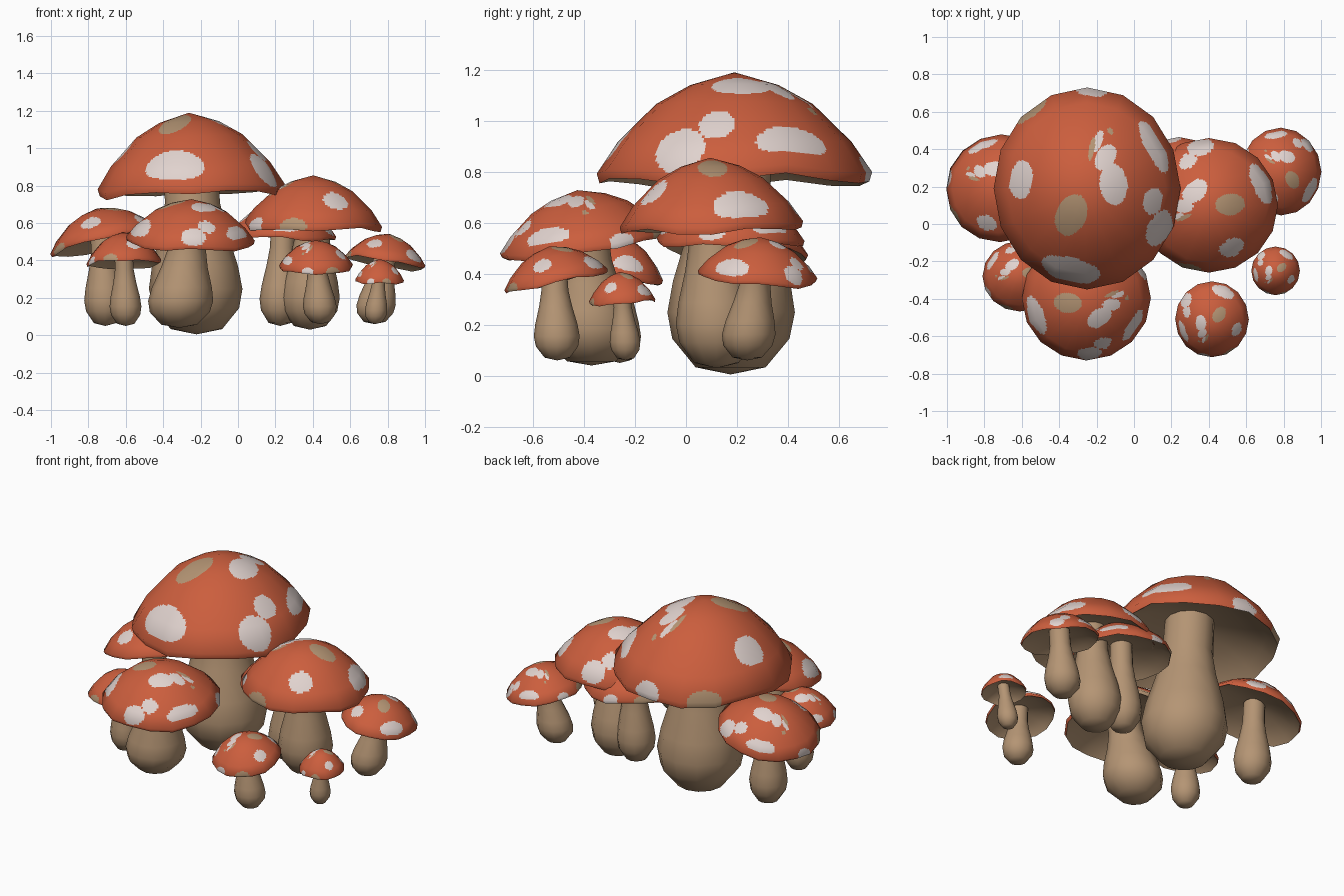
import bpy, math
from math import sin, cos, pi, radians
from mathutils import Vector, Matrix

if "Cube" in bpy.data.objects:
    bpy.data.objects.remove(bpy.data.objects["Cube"])


def material(name, rgb):
    m = bpy.data.materials.new(name)
    m.diffuse_color = (*rgb, 1)
    m.use_nodes = True
    m.node_tree.nodes["Principled BSDF"].inputs["Base Color"].default_value = m.diffuse_color
    return m


RED = material("cap red", (0.60, 0.112, 0.047))
WHITE = material("spot white", (0.75, 0.65, 0.62))
TAN = material("stem tan", (0.46, 0.30, 0.175))

SIDES = 16
# cap profile: radius, height, distance from the tip along the surface
CAP = [(0, 1, 0), (.32, .88, .256), (.57, .70, .467), (.85, .34, .77), (1, .05, .96), (.98, -.04, 1)]
# underside profile: radius, height
GILLS = [(.98, -.04), (.85, .1), (.6, .24), (.3, .36)]
# stem profile: radius, height
STEM = [(.55, .03), (.92, .15), (1, .26), (.92, .39), (.72, .58), (.59, .75), (.57, 1)]
# cap spots: angle, distance from tip, half width, half length, material index
SPOTS = [
    (240, .25, .13, .18, 2), (8, .25, .17, .12, 1), (55, .31, .08, .12, 1), (74, .41, .035, .10, 1),
    (80, .33, .025, .10, 2), (65, .53, .03, .03, 2), (258, .76, .30, .14, 1),
    (173, .62, .17, .14, 1), (30, .77, .27, .10, 1), (350, .65, .12, .11, 1), (333, .82, .18, .14, 1),
    (87, .95, .16, .09, 1), (128, .95, .20, .08, 2),
]


def add_object(name, verts, faces, mats):
    me = bpy.data.meshes.new(name)
    me.from_pydata(verts, [], faces)
    for m in mats:
        me.materials.append(m)
    me.polygons.foreach_set("use_smooth", [True] * len(me.polygons))
    ob = bpy.data.objects.new(name, me)
    bpy.context.collection.objects.link(ob)
    return ob


def ring_faces(rings, n, first):
    """Quads between consecutive rings of n vertices."""
    out = []
    for j in range(rings - 1):
        for i in range(n):
            a, b = first + j * n + i, first + j * n + (i + 1) % n
            out.append((a, a + n, b + n, b))
    return out


def rim_wave(t, rot):
    return .035 * sin(5 * t + rot) + .025 * sin(3 * t + 2 * rot)


def spot_index(t, s):
    x, y = s * cos(t), s * sin(t)
    found = 0
    for ang, d, wide, long, mat in SPOTS:
        a = radians(ang)
        along = x * cos(a) + y * sin(a) - d
        across = -x * sin(a) + y * cos(a)
        if (along / long) ** 2 + (across / wide) ** 2 < 1:
            found = mat
    return found


def make_cap(name, place, rx, ry, h, rot):
    """Angular dome, finely cut so that the spots get clean borders."""
    k = 16 if rx > .45 else 10
    n, r = SIDES * k, (rx + ry) / 2
    # averaged profile normals give the smooth shading of the coarse dome
    seg = [Vector(((a[1] - b[1]) * h, (b[0] - a[0]) * r)).normalized() for a, b in zip(CAP, CAP[1:])]
    nor = [Vector((0, 1))] + [(a + b).normalized() for a, b in zip(seg, seg[1:])] + [seg[-1]]
    verts, normals, dist = [(0, 0, h)], [(0, 0, 1)], [0]
    for j in range(len(CAP) - 1):
        cuts = k if CAP[j][0] < .95 else 2
        for q in range(1, cuts + 1):
            f = q / cuts
            rad, z, s = (a + (b - a) * f for a, b in zip(CAP[j], CAP[j + 1]))
            nn = nor[j].lerp(nor[j + 1], f)
            dist.append(s)
            for i in range(n):
                t = 2 * pi * i / n
                c0 = 2 * pi * (i // k) / SIDES
                c1 = c0 + 2 * pi / SIDES
                g = (i % k) / k
                cx, cy = cos(c0) * (1 - g) + cos(c1) * g, sin(c0) * (1 - g) + sin(c1) * g
                w = rim_wave(c0, rot) * (1 - g) + rim_wave(c1, rot) * g
                verts.append((rad * rx * cx, rad * ry * cy, h * (z + w * s ** 4)))
                normals.append(Vector((nn.x * cos(t), nn.x * sin(t), nn.y)).normalized())
    faces = [(0, 1 + i, 1 + (i + 1) % n) for i in range(n)] + ring_faces(len(dist) - 1, n, 1)
    ob = add_object(name, verts, faces, (RED, WHITE, TAN))
    for p in ob.data.polygons:
        j, i = divmod(p.index, n)
        t = 2 * pi * (i + .5) / n - radians(rot)
        p.material_index = spot_index(t, (dist[j] + dist[j + 1]) / 2)
    ob.data.normals_split_custom_set_from_vertices(normals)
    ob.matrix_world = place


def make_gills(name, place, rx, ry, h, rot):
    """Hollow underside sharing the wavy rim."""
    verts = []
    for j, (rad, z) in enumerate(GILLS):
        for i in range(SIDES):
            t = 2 * pi * i / SIDES
            w = rim_wave(t, rot) * (1 - j / 3)
            verts.append((rad * rx * cos(t), rad * ry * sin(t), h * (z + w)))
    verts.append((0, 0, .4 * h))
    last = (len(GILLS) - 1) * SIDES
    faces = ring_faces(len(GILLS), SIDES, 0)
    faces += [(len(verts) - 1, last + (i + 1) % SIDES, last + i) for i in range(SIDES)]
    ob = add_object(name, verts, faces, (TAN,))
    for p in ob.data.polygons:  # underside faces look down
        if p.normal.z > 0:
            p.flip()
    ob.matrix_world = place


def make_stem(name, base, radius, top):
    """Bulbous stem leaning from its base to the cap centre."""
    n = 12
    base, top = Vector(base), Vector(top)
    verts = [tuple(base)]
    for rad, f in STEM:
        c = base.lerp(top, f ** 1.5)
        z = base.z + (top.z - base.z) * f
        for i in range(n):
            t = 2 * pi * i / n
            verts.append((c.x + radius * rad * cos(t), c.y + radius * rad * sin(t), z))
    faces = [(0, 1 + (i + 1) % n, 1 + i) for i in range(n)]
    faces += [f[::-1] for f in ring_faces(len(STEM), n, 1)]
    add_object(name, verts, faces, (TAN,))


# name, cap rim centre, cap radii x y, cap height, lean x y, spot rotation, stem base, stem radius
MUSHROOMS = [
    ("giant", (-.25, .19, .775), .50, .54, .415, (-.03, 0), 0, (-.222, .175, .005), .25),
    ("front", (-.255, -.395, .505), .345, .335, .225, (.03, -.14), -60, (-.315, -.37, .04), .174),
    ("left_back", (-.71, .19, .495), .30, .29, .19, (-.23, .12), 82, (-.71, .20, .05), .11),
    ("left_small", (-.61, -.28, .385), .20, .19, .168, (-.03, .12), 120, (-.60, -.26, .05), .085),
    ("right_large", (.40, .10, .58), .37, .36, .275, (.01, -.02), 125, (.385, .12, .03), .157),
    ("hidden", (.24, .175, .525), .285, .29, .20, (.03, 0), 10, (.225, .17, .05), .112),
    ("right_back", (.785, .28, .39), .217, .235, .155, (.15, .08), 70, (.73, .24, .06), .105),
    ("front_right", (.417, -.508, .37), .197, .207, .14, (0, -.2), 170, (.44, -.505, .06), .09),
    ("tiny", (.757, -.25, .29), .13, .13, .118, (.02, -.08), 160, (.735, -.237, .06), .06),
]

for name, centre, rx, ry, h, lean, rot, base, sr in MUSHROOMS:
    up = Vector((lean[0], lean[1], 1))
    tilt = Vector((0, 0, 1)).rotation_difference(up).to_matrix().to_4x4()
    place = Matrix.Translation(centre) @ tilt
    make_cap(name + "_cap", place, rx, ry, h, rot)
    make_gills(name + "_gills", place, rx, ry, h, rot)
    make_stem(name + "_stem", base, sr, place @ Vector((0, 0, .4 * h)))
